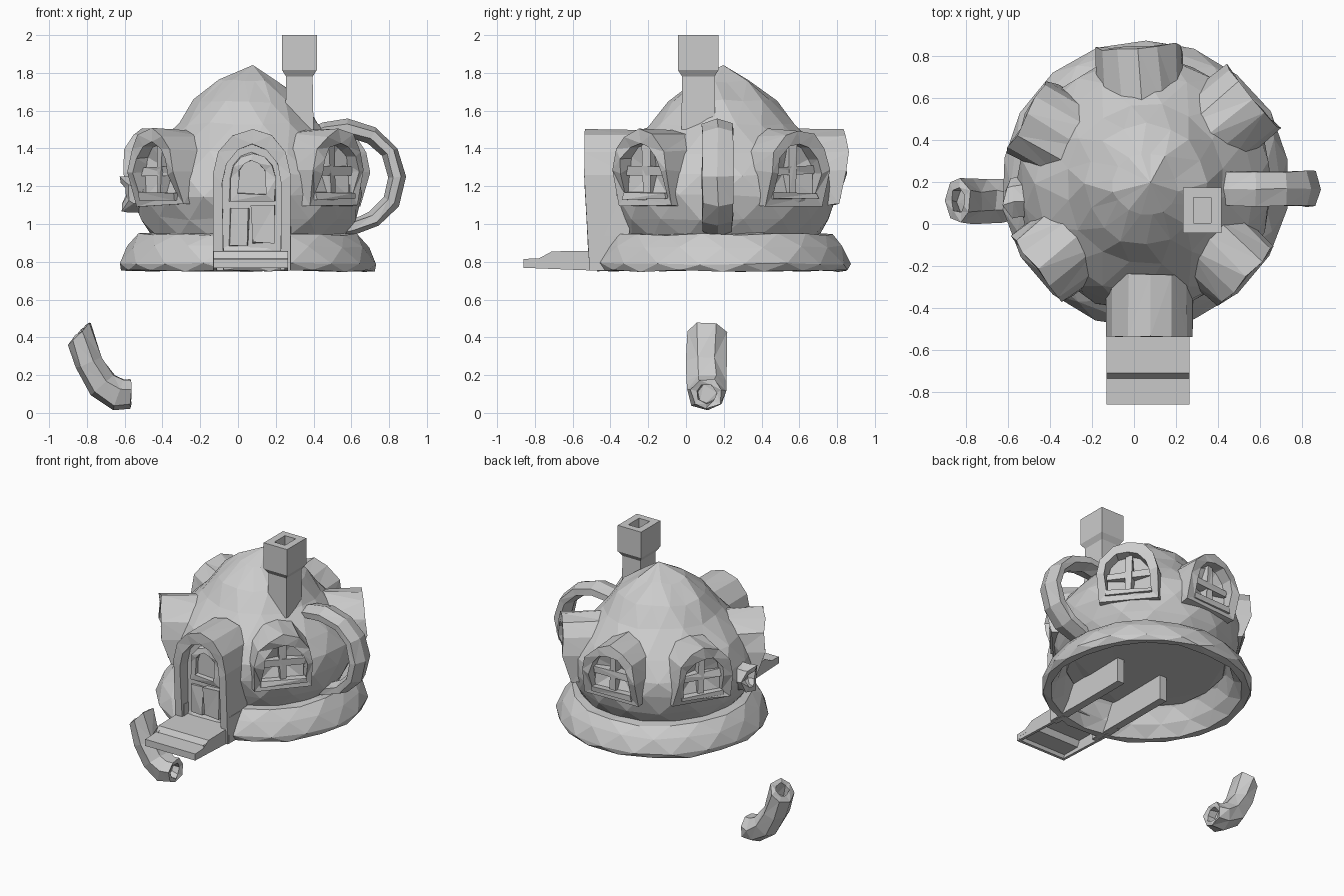
import bpy, bmesh, math, random
from mathutils import Matrix, Vector

if "Cube" in bpy.data.objects:
    bpy.data.objects.remove(bpy.data.objects["Cube"])

random.seed(4)
CX, CY = 0.055, 0.19


def finish(name, bm, jitter=0.0, tri=True):
    for v in bm.verts:
        v.co += Vector([random.uniform(-jitter, jitter) for _ in range(3)])
    if tri:
        bmesh.ops.triangulate(bm, faces=bm.faces[:])
    bmesh.ops.recalc_face_normals(bm, faces=bm.faces[:])
    me = bpy.data.meshes.new(name)
    bm.to_mesh(me)
    bm.free()
    ob = bpy.data.objects.new(name, me)
    bpy.context.collection.objects.link(ob)
    return ob


def skin(bm, rings, closed=True, loop=False):
    """Bridge consecutive rings of points with quads."""
    vs = [[bm.verts.new(p) for p in r] for r in rings]
    n = len(vs[0])
    for k in range(len(vs) if loop else len(vs) - 1):
        a, b = vs[k], vs[(k + 1) % len(vs)]
        for i in range(n if closed else n - 1):
            j = (i + 1) % n
            bm.faces.new((a[i], a[j], b[j], b[i]))
    return vs


def circle(r, z, n, turn=0.0):
    return [(CX + r * math.cos((i + turn) * math.tau / n),
             CY + r * math.sin((i + turn) * math.tau / n), z) for i in range(n)]


def box(name, x0, x1, y0, y1, z0, z1):
    bm = bmesh.new()
    v = skin(bm, [[(x0, y0, z), (x1, y0, z), (x1, y1, z), (x0, y1, z)] for z in (z0, z1)])
    bm.faces.new(v[0])
    bm.faces.new(v[1])
    return finish(name, bm, tri=False)


def arch(w, zb, zs, zt, n=6):
    """Arch outline (u, z) from bottom left over the top to bottom right."""
    pts = [(-w, zb)]
    for i in range(n + 1):
        a = math.pi * (1 - i / n)
        pts.append((w * math.cos(a), zs + (zt - zs) * math.sin(a)))
    return pts + [(w, zb)]


def arch_frame(bm, m, outer, inner, front, back, is_open=False):
    """Hollow arched hood; front and back give depth by height."""
    def ring(pts, d):
        return [m @ Vector((u, -d(z), z)) for u, z in pts]
    v = skin(bm, [ring(outer, back), ring(outer, front), ring(inner, front), ring(inner, back)],
             closed=not is_open, loop=True)
    if is_open:
        bm.faces.new([r[0] for r in v])
        bm.faces.new([r[-1] for r in v])


def arch_solid(bm, m, pts, d0, d1):
    v = skin(bm, [[m @ Vector((u, -d, z)) for u, z in pts] for d in (d0, d1)])
    bm.faces.new(v[0])
    bm.faces.new(v[1])


def bar(bm, m, u0, u1, z0, z1, d0, d1):
    arch_solid(bm, m, [(u0, z0), (u0, z1), (u1, z1), (u1, z0)], d0, d1)


def sweep(path, sides, yc):
    """Rings of an oval section along (x, z, half_thickness, half_width) points."""
    rings = []
    for k, (x, z, t, w) in enumerate(path):
        p, q = path[max(k - 1, 0)], path[min(k + 1, len(path) - 1)]
        d = Vector((q[0] - p[0], q[1] - p[1])).normalized()
        rings.append([(x - d.y * t * math.cos(a), yc + w * math.sin(a), z + d.x * t * math.cos(a))
                      for a in (math.tau * i / sides for i in range(sides))])
    return rings


# Round pot body with pointed dome
bm = bmesh.new()
profile = [(0.51, 0.93), (0.565, 1.03), (0.605, 1.15), (0.59, 1.26), (0.515, 1.38),
           (0.375, 1.53), (0.285, 1.65), (0.15, 1.755)]
rings = skin(bm, [circle(r * 1.01, z, 16, 0.5 * (k % 2)) for k, (r, z) in enumerate(profile)])
bm.faces.new(rings[0])
tip = bm.verts.new((CX + 0.02, CY, 1.845))
for i in range(16):
    bm.faces.new((rings[-1][i], rings[-1][(i + 1) % 16], tip))
bmesh.ops.pointmerge(bm, verts=rings[-1][0:2], merge_co=rings[-1][0].co)
bmesh.ops.dissolve_degenerate(bm, edges=bm.edges[:], dist=0.0001)
body = finish("pot_body", bm, 0.01)

# Flared base ring, hollow underneath
bm = bmesh.new()
prof = [(0.50, 0.95), (0.585, 0.945), (0.645, 0.88), (0.685, 0.79), (0.67, 0.752),
        (0.62, 0.752), (0.57, 0.83), (0.53, 0.92)]
skin(bm, [circle(r, z, 18, 0.5 * (k % 2)) for k, (r, z) in enumerate(prof)], loop=True)
finish("base_ring", bm, 0.006)

# Five dormer windows: hood, faceted glass and glazing bars
hoods, glass, bars, cuts = (bmesh.new() for _ in range(4))
outer, inner = arch(0.2, 1.1, 1.28, 1.5), arch(0.145, 1.15, 1.27, 1.43)
for deg in (-42, 39, 93, 150, 218):
    m = Matrix.Translation((CX, CY, 0)) @ Matrix.Rotation(math.radians(deg + 90), 4, 'Z')
    arch_frame(hoods, m, outer, inner,
               lambda z: 0.655 if z > 1.26 else 0.605,
               lambda z: 0.36 if z > 1.35 else 0.48)
    arch_solid(cuts, m, arch(0.15, 1.145, 1.27, 1.435), 0.51, 0.8)
    rim = [glass.verts.new(m @ Vector((u, -0.58, z))) for u, z in inner]
    mid = glass.verts.new(m @ Vector((0, -0.53, 1.28)))
    for i in range(len(rim)):
        glass.faces.new((rim[i], rim[(i + 1) % len(rim)], mid))
    bar(bars, m, -0.022, 0.022, 1.15, 1.43, 0.53, 0.6)
    bar(bars, m, -0.145, 0.145, 1.26, 1.305, 0.53, 0.6)
    bar(bars, m, -0.15, 0.15, 1.13, 1.165, 0.53, 0.62)
finish("window_hoods", hoods, 0.011)
finish("window_glass", glass, 0.008)
finish("window_bars", bars, 0.008)
cutter = finish("window_cutter", cuts)
cutter.hide_render = True
cutter.hide_viewport = True
cut = body.modifiers.new("window_openings", 'BOOLEAN')
cut.operation = 'DIFFERENCE'
cut.solver = 'EXACT'
cut.object = cutter

# Arched doorway, door and its panels
DX = 0.075
m = Matrix.Translation((DX, 0, 0))
bm = bmesh.new()
arch_frame(bm, m, arch(0.205, 0.755, 1.26, 1.5), arch(0.155, 0.755, 1.22, 1.42),
           lambda z: 0.535 if z > 1.18 else 0.51,
           lambda z: 0.24 if z > 1.3 else 0.3, is_open=True)
finish("door_hood", bm, 0.004)
bm = bmesh.new()
arch_solid(bm, m, arch(0.16, 0.82, 1.22, 1.425), 0.38, 0.45)
finish("door", bm)
bm = bmesh.new()
arch_frame(bm, m, arch(0.12, 1.12, 1.24, 1.38), arch(0.075, 1.16, 1.24, 1.33),
           lambda z: 0.48, lambda z: 0.44)
bar(bm, m, -0.12, -0.02, 0.88, 1.08, 0.44, 0.47)
bar(bm, m, 0.0, 0.12, 0.9, 1.1, 0.44, 0.49)
finish("door_panels", bm, 0.008)

# Long foundation planks under the doorway
for x, side in ((-0.13, "left"), (0.225, "right")):
    box("foundation_plank_" + side, x, x + 0.055, -0.5, 0.17, 0.755, 0.94)

# Two front steps, open below
bm = bmesh.new()
path = [(-0.40, 0.86), (-0.71, 0.855), (-0.735, 0.82), (-0.86, 0.815), (-0.86, 0.768),
        (-0.84, 0.768), (-0.83, 0.79), (-0.70, 0.79), (-0.68, 0.83), (-0.40, 0.83)]
v = skin(bm, [[(x, y, z) for y, z in path] for x in (-0.13, 0.265)])
bm.faces.new(v[0])
bm.faces.new(v[1])
for x in (-0.13, 0.245):
    side = [[(x + d, y, z) for y, z in ((-0.855, 0.768), (-0.855, 0.81), (-0.72, 0.815),
                                        (-0.69, 0.85), (-0.4, 0.85), (-0.4, 0.75))]
            for d in (0.0005, 0.0195)]
    v = skin(bm, side)
    bm.faces.new(v[0])
    bm.faces.new(v[1])
finish("front_steps", bm)

# Square chimney with flared, hollow cap
bm = bmesh.new()
secs = [(0.075, 0.09, 1.5), (0.07, 0.085, 1.78), (0.092, 0.108, 1.815), (0.092, 0.108, 2.0),
        (0.042, 0.06, 2.0), (0.042, 0.06, 1.85)]
v = skin(bm, [[(0.325 + a * w, 0.065 + b * d, z) for a, b in ((-1, -1), (1, -1), (1, 1), (-1, 1))]
              for w, d, z in secs])
bm.faces.new(v[0])
bm.faces.new(v[-1])
finish("chimney", bm, tri=False)

# Loop handle on the right
bm = bmesh.new()
path = [(0.38, 1.46, 0.045, 0.08), (0.46, 1.495, 0.045, 0.09), (0.58, 1.51, 0.045, 0.095),
        (0.71, 1.47, 0.045, 0.095), (0.805, 1.38, 0.045, 0.095), (0.845, 1.25, 0.045, 0.095),
        (0.81, 1.12, 0.045, 0.095), (0.72, 1.03, 0.042, 0.092), (0.6, 0.98, 0.038, 0.09),
        (0.5, 0.96, 0.035, 0.085)]
v = skin(bm, sweep(path, 6, 0.168))
bm.faces.new(v[0])
bm.faces.new(v[-1])
finish("handle", bm, 0.005)

# Broken-off spout lying below, hollow at both ends
bm = bmesh.new()
path = [(-0.57, 0.10, 0.085, 0.085), (-0.63, 0.10, 0.095, 0.1), (-0.715, 0.15, 0.09, 0.107),
        (-0.785, 0.27, 0.075, 0.107), (-0.84, 0.42, 0.065, 0.107)]
rings = sweep(path, 7, 0.11)
rings[-1] = [(x, y, z + 0.6 * (x + 0.84)) for x, y, z in rings[-1]]
tip_in = [(-0.835 + (x + 0.84) * 0.55, 0.11 + (y - 0.11) * 0.55, 0.43 + (z - 0.42) * 0.55)
          for x, y, z in rings[-1]]
deep = [(x + 0.025, y, z - 0.08) for x, y, z in tip_in]
back = [[(x, 0.11 + (y - 0.11) * 0.62, 0.1 + (z - 0.1) * 0.62) for x, y, z in rings[0]]]
back.insert(0, [(x - 0.06, y, z) for x, y, z in back[0]])
v = skin(bm, back + rings + [tip_in, deep])
bm.faces.new(v[0])
bm.faces.new(v[-1])
for w in bm.verts:
    w.co.z = max(w.co.z, 0.007)
finish("broken_spout", bm, 0.007)

# Jagged stub left on the pot
bm = bmesh.new()
secs = [(-0.48, 0.10), (-0.565, 0.1), (-0.6, 0.095), (-0.6, 0.055), (-0.55, 0.05)]
v = skin(bm, [[(x + 0.02 * math.cos(a * 2), 0.12 + r * math.cos(a), 1.16 + r * math.sin(a))
               for a in (math.tau * i / 7 for i in range(7))] for x, r in secs])
bm.faces.new(v[-1])
finish("spout_stub", bm, 0.01)
